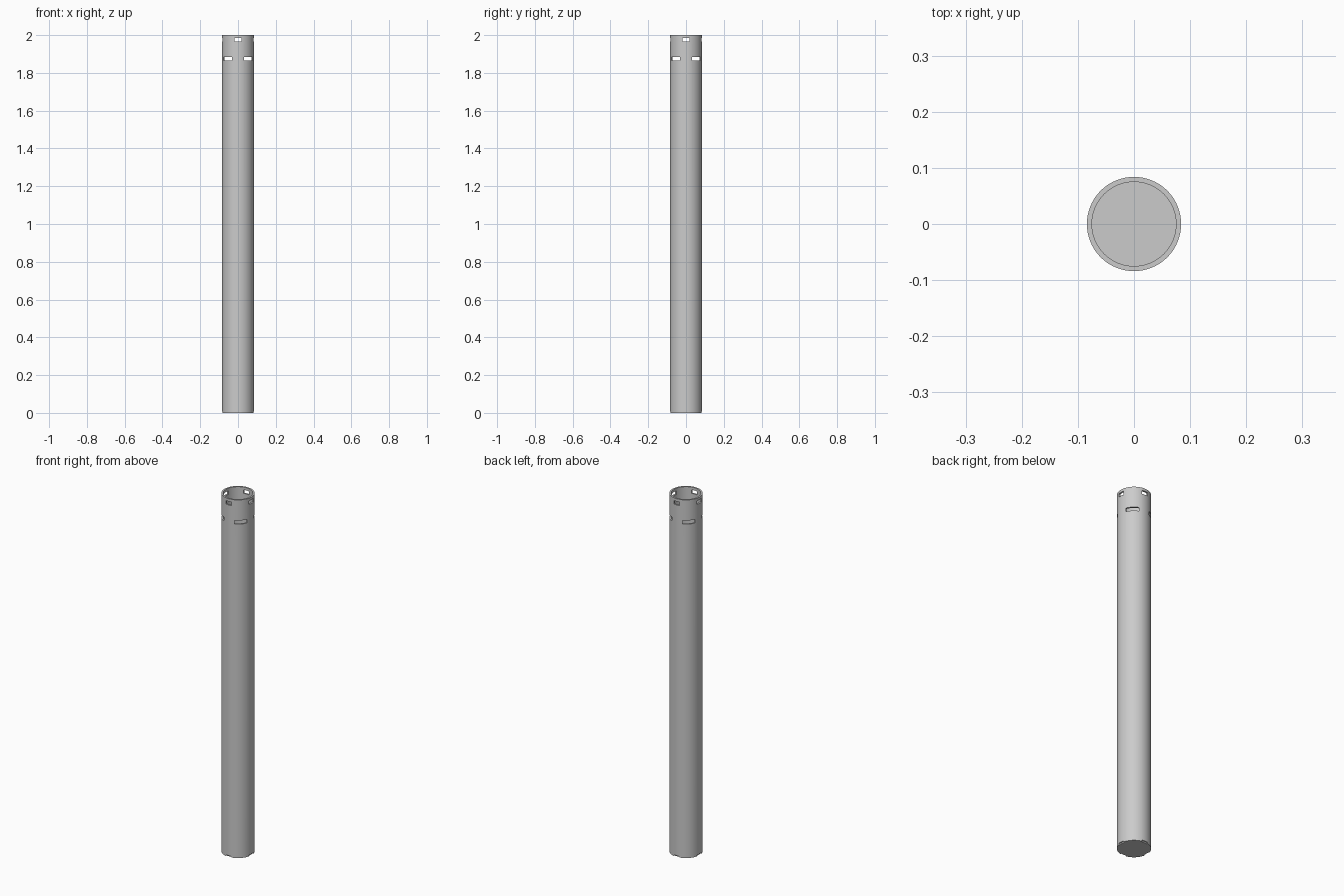
import bpy, bmesh, math
from mathutils import Matrix

if "Cube" in bpy.data.objects:
    bpy.data.objects.remove(bpy.data.objects["Cube"])

R_OUT, R_IN, HEIGHT, FLOOR = 0.084, 0.075, 2.0, 0.01
SIDES = 64

# Hollow tube with a closed bottom, spun from its wall profile
profile = [(0, 0), (R_OUT, 0), (R_OUT, HEIGHT), (R_IN, HEIGHT), (R_IN, FLOOR), (0, FLOOR)]
bm = bmesh.new()
verts = [bm.verts.new((r, 0, z)) for r, z in profile]
edges = [bm.edges.new(pair) for pair in zip(verts, verts[1:])]
bmesh.ops.spin(bm, geom=verts + edges, cent=(0, 0, 0), axis=(0, 0, 1),
               angle=math.tau, steps=SIDES, use_duplicate=False)
bmesh.ops.remove_doubles(bm, verts=bm.verts, dist=1e-5)
bmesh.ops.recalc_face_normals(bm, faces=bm.faces)
mesh = bpy.data.meshes.new("tube")
bm.to_mesh(mesh)
bm.free()
tube = bpy.data.objects.new("tube", mesh)
bpy.context.collection.objects.link(tube)

# Radial box cutters, four per ring
cut = bmesh.new()


def slot_ring(z0, z1, width, start, r0, r1):
    for i in range(4):
        mat = (Matrix.Rotation(math.radians(start + 90 * i), 4, 'Z')
               @ Matrix.Translation(((r0 + r1) / 2, 0, (z0 + z1) / 2))
               @ Matrix.Diagonal((r1 - r0, width, z1 - z0, 1)))
        bmesh.ops.create_cube(cut, size=1, matrix=mat)


slot_ring(1.965, 1.985, 0.036, 0, 0.05, 0.1)     # small upper slots
slot_ring(1.865, 1.885, 0.064, 45, 0.045, 0.1)   # wide diagonal slots
slot_ring(-0.01, 0.007, 0.036, 0, 0.0775, 0.1)   # shallow notches at the foot

cut_mesh = bpy.data.meshes.new("slot_cutter")
cut.to_mesh(cut_mesh)
cut.free()
cutter = bpy.data.objects.new("slot_cutter", cut_mesh)
bpy.context.collection.objects.link(cutter)
cutter.hide_render = True
cutter.hide_viewport = False

mod = tube.modifiers.new("slots", 'BOOLEAN')
mod.operation = 'DIFFERENCE'
mod.solver = 'EXACT'
mod.object = cutter

# Apply the cut, drop the helper and smooth the round wall
bpy.context.view_layer.objects.active = tube
tube.select_set(True)
bpy.ops.object.modifier_apply(modifier=mod.name)
bpy.data.objects.remove(cutter)
bpy.ops.object.shade_smooth_by_angle(angle=math.radians(30))
